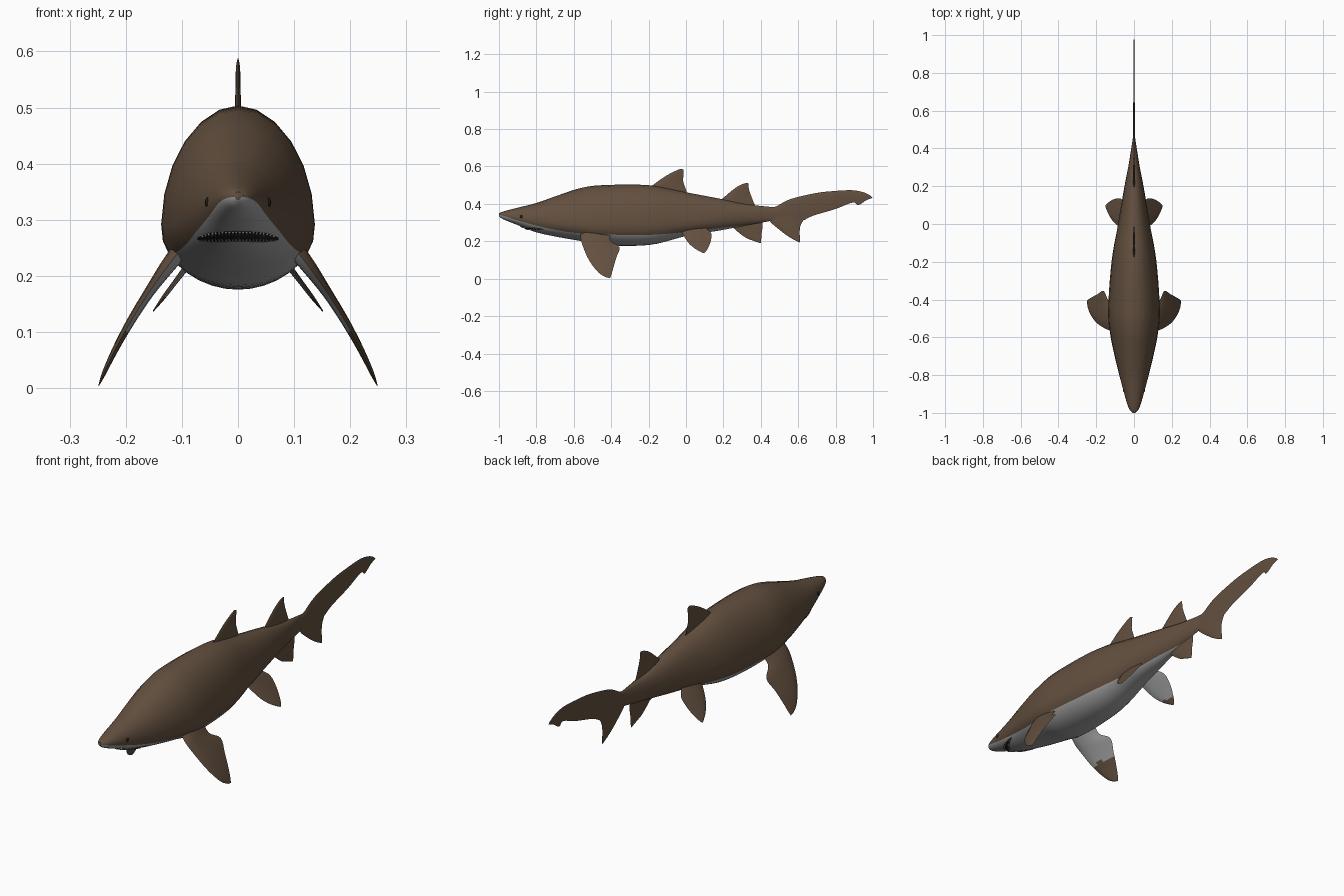
import bpy, bmesh
from math import asin, sin, cos, pi, sqrt
from mathutils import Vector, Matrix
from mathutils.bvhtree import BVHTree

if "Cube" in bpy.data.objects:
    bpy.data.objects.remove(bpy.data.objects["Cube"], do_unlink=True)


def material(name, rgb):
    m = bpy.data.materials.new(name)
    m.use_nodes = True
    m.diffuse_color = (*rgb, 1)
    m.node_tree.nodes["Principled BSDF"].inputs["Base Color"].default_value = (*rgb, 1)
    return m


BROWN = material("hide brown", (0.125, 0.08, 0.05))
GREY = material("belly grey", (0.36, 0.36, 0.36))
DARK = material("mouth dark", (0.015, 0.011, 0.01))
IVORY = material("tooth ivory", (0.5, 0.48, 0.43))


def finish(name, bm, mats, recalc=True):
    if recalc:
        bmesh.ops.recalc_face_normals(bm, faces=bm.faces)
    mesh = bpy.data.meshes.new(name)
    bm.to_mesh(mesh)
    bm.free()
    for m in mats:
        mesh.materials.append(m)
    ob = bpy.data.objects.new(name, mesh)
    bpy.context.collection.objects.link(ob)
    bpy.ops.object.select_all(action="DESELECT")
    ob.select_set(True)
    bpy.context.view_layer.objects.active = ob
    bpy.ops.object.shade_smooth_by_angle(angle=0.8)
    return ob


def spline(rows, steps):
    """Smooth curve through rows of values."""
    out = []
    for i in range(len(rows) - 1):
        a, b, c, d = (rows[max(0, min(len(rows) - 1, i + k))] for k in (-1, 0, 1, 2))
        for s in range(steps):
            t = s / steps
            out.append([q + 0.5 * t * (r - p + t * (2 * p - 5 * q + 4 * r - u
                        + t * (3 * (q - r) + u - p))) for p, q, r, u in zip(a, b, c, d)])
    return out + [list(rows[-1])]


def loft(bm, rings):
    """Skin closed rings, cap the ends; yields (face, ring index, side index)."""
    vs = [[bm.verts.new(p) for p in ring] for ring in rings]
    n = len(vs[0])
    faces = []
    for i in range(len(vs) - 1):
        for j in range(n):
            k = (j + 1) % n
            faces.append((bm.faces.new((vs[i][j], vs[i][k], vs[i + 1][k], vs[i + 1][j])), i, j))
    bm.faces.new(vs[0])
    bm.faces.new(vs[-1])
    return faces


# Body: y, half width, top, widest height, bottom, colour line
BODY = [
    (-1.0, .006, .350, .342, .335, .341),
    (-.985, .022, .357, .340, .322, .338),
    (-.95, .037, .367, .335, .306, .328),
    (-.89, .054, .382, .325, .283, .309),
    (-.80, .078, .405, .312, .248, .284),
    (-.68, .107, .447, .298, .222, .258),
    (-.57, .128, .483, .288, .203, .243),
    (-.45, .137, .500, .284, .180, .237),
    (-.20, .119, .500, .286, .180, .234),
    (0.0, .085, .462, .298, .228, .250),
    (.18, .054, .428, .325, .258, .272),
    (.33, .026, .398, .340, .286, .288),
    (.47, .004, .382, .346, .312, .312)]
UP, LOW = 8, 6


def body_ring(row):
    y, w, top, mid, bot, line = row
    f = (line - mid) / ((top - mid) if line > mid else (mid - bot))
    split = asin(max(-0.98, min(0.98, f)))
    angles = [pi / 2 + (split - pi / 2) * i / UP for i in range(UP)]
    angles += [split + (-pi / 2 - split) * i / LOW for i in range(LOW + 1)]
    half = [(w * cos(a), y, mid + sin(a) * ((top - mid) if a > 0 else (mid - bot))) for a in angles]
    return half + [(-x, y, z) for x, y, z in half[-2:0:-1]]


bm = bmesh.new()
for f, i, j in loft(bm, [body_ring(r) for r in spline(BODY, 5)]):
    f.material_index = int(UP <= j < UP + 2 * LOW)
bmesh.ops.recalc_face_normals(bm, faces=bm.faces)
surface = BVHTree.FromBMesh(bm)
finish("body", bm, [BROWN, GREY])


# Fins: rows of leading y, z, trailing y, z, half thickness
def fin(name, rows, lean=(0, 0, 0), mirror=1, grey_above=None, chord=8):
    a, b, c = lean
    rings = []
    for ly, lz, ty, tz, th in spline(rows, 4):
        ring = []
        for j in range(2 * chord):
            t = j / chord if j <= chord else 2 - j / chord
            h = 2.4 * th * sqrt(t) * (1 - t) * (1 if j <= chord else -1)
            y, z = ly + (ty - ly) * t, lz + (tz - lz) * t
            k = b + 2 * c * z
            n = sqrt(1 + k * k)
            ring.append((mirror * (a - b * z - c * z * z + h / n), y, z + h * k / n))
        rings.append(ring)
    bm = bmesh.new()
    for f, i, j in loft(bm, rings):
        if grey_above and j >= chord and f.calc_center_median().z > grey_above:
            f.material_index = 1
    finish(name, bm, [BROWN, GREY])


fin("front_dorsal_fin", [
    (-.22, .46, .01, .44, .007), (-.18, .498, 0, .475, .006), (-.11, .548, -.015, .52, .005),
    (-.053, .578, -.013, .555, .004), (-.025, .588, -.012, .582, .001)])
fin("rear_dorsal_fin", [
    (.16, .40, .375, .38, .007), (.20, .433, .36, .413, .006), (.262, .484, .338, .472, .005),
    (.30, .505, .335, .498, .003), (.32, .511, .332, .511, .001)])
fin("anal_fin", [
    (.24, .30, .39, .325, .006), (.255, .27, .41, .293, .005), (.315, .222, .404, .24, .004),
    (.36, .203, .402, .21, .003), (.39, .192, .40, .19, .001)])
fin("tail_fin_upper_lobe", [
    (.41, .385, .42, .315, .007), (.47, .382, .48, .305, .006), (.556, .425, .60, .303, .005),
    (.69, .457, .68, .337, .004), (.77, .467, .797, .372, .004), (.86, .473, .893, .408, .003),
    (.91, .471, .92, .393, .003), (.955, .46, .965, .42, .002), (.985, .445, .999, .432, .001)])
fin("tail_fin_lower_lobe", [
    (.44, .34, .66, .35, .004), (.45, .305, .63, .315, .004), (.503, .259, .611, .28, .004),
    (.54, .231, .608, .24, .003), (.572, .211, .61, .215, .002), (.602, .196, .61, .194, .001)])

PECTORAL = [
    (-.56, .255, -.40, .255, .018), (-.563, .215, -.405, .205, .014), (-.55, .17, -.355, .168, .010),
    (-.527, .115, -.372, .115, .008), (-.497, .067, -.388, .06, .006),
    (-.46, .026, -.398, .025, .004), (-.425, .007, -.406, .004, .001)]
PELVIC = [
    (-.03, .275, .10, .275, .009), (-.02, .245, .134, .245, .007), (.01, .195, .132, .20, .005),
    (.045, .163, .118, .165, .004), (.08, .143, .107, .147, .002), (.093, .137, .099, .138, .001)]
for side, s in (("left", 1), ("right", -1)):
    fin(side + "_pectoral_fin", PECTORAL, (.25, .40, .8), s, .105)
    fin(side + "_pelvic_fin", PELVIC, (.255, .757, 0), s, .165)

    # Eye
    bm = bmesh.new()
    bmesh.ops.create_uvsphere(bm, u_segments=12, v_segments=8, radius=.009)
    bmesh.ops.scale(bm, vec=(.7, 1, 1), verts=bm.verts)
    bmesh.ops.translate(bm, vec=(s * .053, -.88, .331), verts=bm.verts)
    finish(side + "_eye", bm, [DARK])


# Mouth: a thin plate laid on the underside of the head
def on_head(x, z, lift):
    hit, normal, _, _ = surface.ray_cast(Vector((x, -2, z)), Vector((0, 1, 0)))
    return hit + normal * lift


MOUTH_W, MOUTH_H, MOUTH_Z, COLS = .07, .009, .273, 24


def lip(x, side):
    drop = .005 * (x / MOUTH_W) ** 2
    return MOUTH_Z - drop + side * MOUTH_H * (1 - (x / MOUTH_W) ** 4 * .8)


bm = bmesh.new()
grid = []
for i in range(COLS + 1):
    x = MOUTH_W * (2 * i / COLS - 1)
    grid.append([bm.verts.new(on_head(x, lip(x, s), .003)) for s in (-1, -.33, .33, 1)])
for p, q in zip(grid, grid[1:]):
    for j in range(3):
        bm.faces.new((p[j], q[j], q[j + 1], p[j + 1]))
finish("mouth", bm, [DARK], recalc=False)

# Teeth: a row of small spikes on each jaw
bm = bmesh.new()
TEETH = 22
for i in range(TEETH):
    x = .92 * MOUTH_W * (2 * (i + .5) / TEETH - 1)
    for s in (-1, 1):
        root, tip = on_head(x, lip(x, s * .9), .003), on_head(x, lip(x, s * .15), .005)
        d = tip - root
        place = Matrix.Translation((root + tip) / 2) @ d.to_track_quat("Z", "Y").to_matrix().to_4x4()
        bmesh.ops.create_cone(bm, cap_ends=True, segments=5, radius1=.0024, radius2=.0002,
                              depth=d.length, matrix=place)
finish("teeth", bm, [IVORY])
